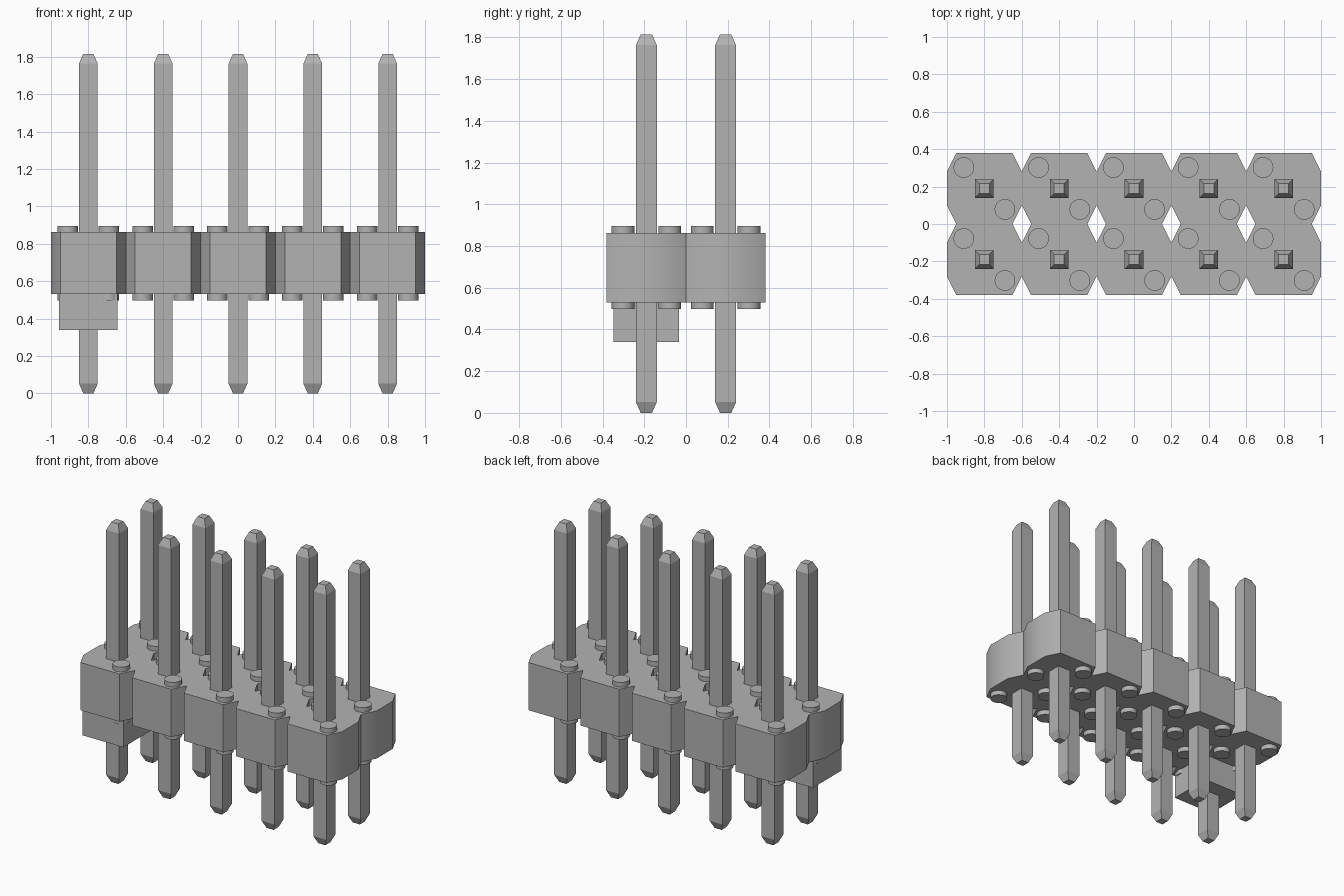
import bpy, bmesh, math

if "Cube" in bpy.data.objects:
    bpy.data.objects.remove(bpy.data.objects["Cube"])

grey = bpy.data.materials.new("grey")
grey.diffuse_color = (0.45, 0.45, 0.45, 1)
grey.use_nodes = True
grey.node_tree.nodes["Principled BSDF"].inputs["Base Color"].default_value = grey.diffuse_color

COLS = [-0.8, -0.4, 0.0, 0.4, 0.8]
ROWS = [-0.19, 0.19]
Z0, Z1 = 0.53, 0.863


def finish(bm, name, smooth=False):
    bmesh.ops.recalc_face_normals(bm, faces=bm.faces)
    me = bpy.data.meshes.new(name)
    bm.to_mesh(me)
    bm.free()
    me.materials.append(grey)
    ob = bpy.data.objects.new(name, me)
    bpy.context.collection.objects.link(ob)
    if smooth:
        bpy.ops.object.select_all(action='DESELECT')
        ob.select_set(True)
        bpy.context.view_layer.objects.active = ob
        bpy.ops.object.shade_smooth_by_angle(angle=math.radians(30))
    return ob


def stack(bm, x, y, rings, sides):
    """Closed column from (z, radius) rings."""
    off = math.pi / sides
    loops = []
    for z, r in rings:
        loops.append([bm.verts.new((x + r * math.cos(off + 2 * math.pi * i / sides),
                                    y + r * math.sin(off + 2 * math.pi * i / sides), z))
                      for i in range(sides)])
    for a, b in zip(loops, loops[1:]):
        for i in range(sides):
            j = (i + 1) % sides
            bm.faces.new((a[i], a[j], b[j], b[i]))
    bm.faces.new(loops[0][::-1])
    bm.faces.new(loops[-1])


R2 = math.sqrt(2)

# Insulator body: eight-sided cells merged into one slab, then extruded
bm = bmesh.new()
cell = [(-0.15, -0.19), (0.15, -0.19), (0.2, -0.09), (0.2, 0.09),
        (0.15, 0.19), (-0.15, 0.19), (-0.2, 0.09), (-0.2, -0.09)]
for x in COLS:
    for y in ROWS:
        bm.faces.new([bm.verts.new((x + u, y + v, Z0)) for u, v in cell])
bmesh.ops.remove_doubles(bm, verts=bm.verts, dist=0.001)
ext = bmesh.ops.extrude_face_region(bm, geom=bm.faces[:], use_keep_orig=True)
top = [g for g in ext["geom"] if isinstance(g, bmesh.types.BMVert)]
bmesh.ops.translate(bm, verts=top, vec=(0, 0, Z1 - Z0))
finish(bm, "insulator_body", True)

# Square pins with tapered tips
for r, y in enumerate(ROWS):
    for c, x in enumerate(COLS):
        bm = bmesh.new()
        stack(bm, x, y, [(0, 0.027 * R2), (0.052, 0.05 * R2),
                         (1.763, 0.05 * R2), (1.815, 0.027 * R2)], 4)
        finish(bm, f"pin_{r + 1}_{c + 1}")

# Round standoff bumps, two per cell on the top and bottom
for name, za, zb in (("top_bumps", Z1, 0.896), ("bottom_bumps", 0.497, Z0)):
    bm = bmesh.new()
    for x in COLS:
        for y in ROWS:
            for s in (-1, 1):
                stack(bm, x + 0.11 * s, y - 0.112 * s, [(za, 0.055), (zb, 0.055)], 32)
    finish(bm, name, True)

# Square locating block under the front left pin
bm = bmesh.new()
stack(bm, -0.8, -0.19, [(0.34, 0.157 * R2), (Z0, 0.157 * R2)], 4)
finish(bm, "locating_block")
